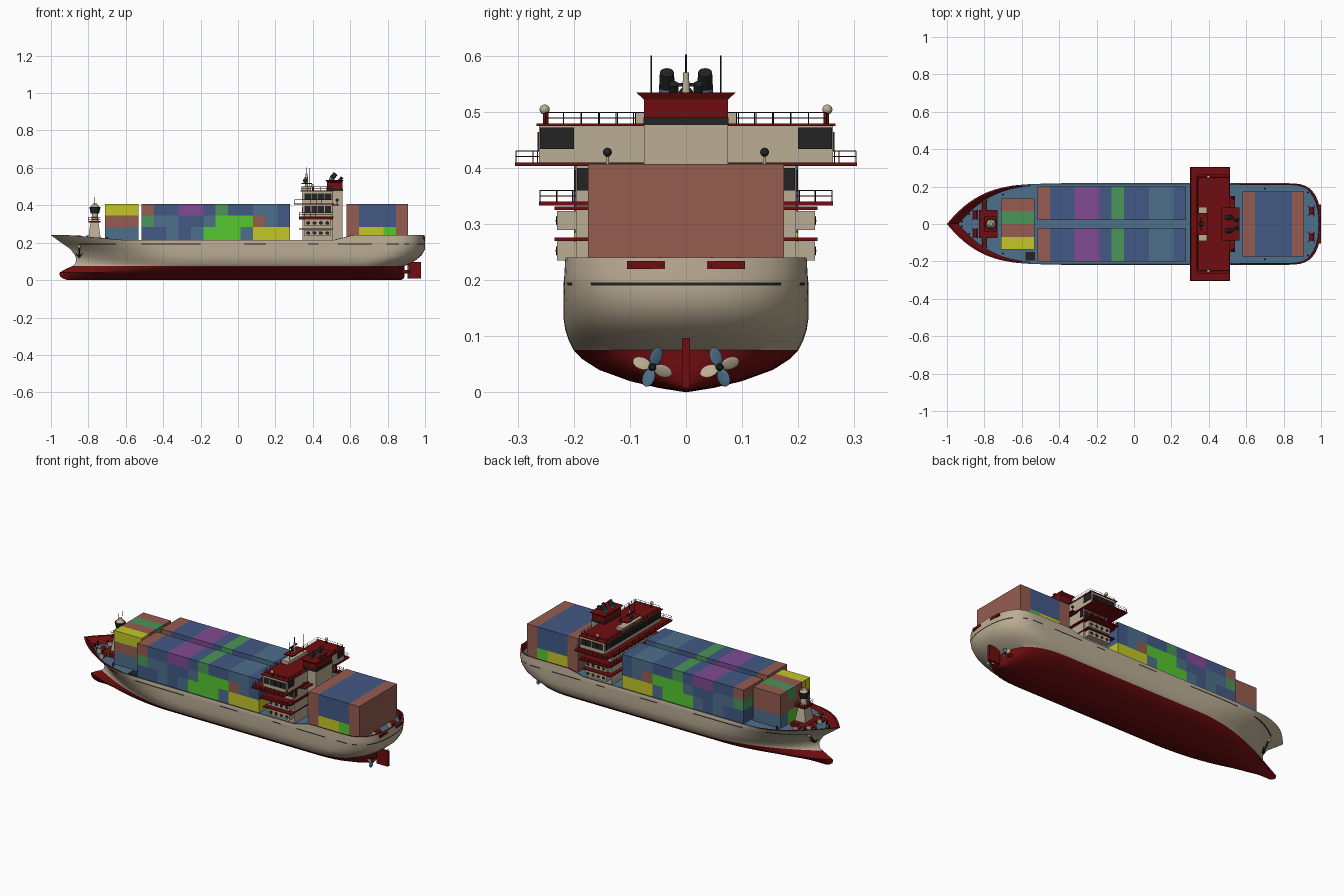
import bpy, bmesh, math, random
from mathutils import Vector

random.seed(4)
if "Cube" in bpy.data.objects:
    bpy.data.objects.remove(bpy.data.objects["Cube"])


def material(name, r, g, b):
    m = bpy.data.materials.new(name)
    m.use_nodes = True
    m.diffuse_color = (r, g, b, 1)
    bsdf = next(n for n in m.node_tree.nodes if n.type == 'BSDF_PRINCIPLED')
    bsdf.inputs["Base Color"].default_value = (r, g, b, 1)
    return m


beige = material("beige", .5, .42, .3)
red = material("dark red", .16, .004, .005)
dark = material("near black", .017, .017, .018)
steel = material("steel blue", .075, .16, .26)
blue = material("navy blue", .055, .1, .235)
salmon = material("salmon", .3, .107, .08)
purple = material("purple", .22, .07, .29)
green = material("green", .07, .3, .1)
lime = material("lime", .09, .57, .03)
yellow = material("yellow", .54, .57, .02)
smooth_parts = []


def make(name, bm, mats, smooth=False):
    me = bpy.data.meshes.new(name)
    bm.to_mesh(me)
    bm.free()
    for m in mats if isinstance(mats, list) else [mats]:
        me.materials.append(m)
    ob = bpy.data.objects.new(name, me)
    bpy.context.collection.objects.link(ob)
    if smooth:
        smooth_parts.append(ob)
    return ob


def box(name, mat, x, y, z, flare=1):
    """Box from three (low, high) ranges; flare widens its top."""
    bm = bmesh.new()
    bmesh.ops.create_cube(bm, size=1)
    mid = [sum(r) / 2 for r in (x, y, z)]
    for v in bm.verts:
        k = flare if v.co.z > 0 else 1
        v.co = Vector((mid[0] + v.co.x * (x[1] - x[0]) * k,
                       mid[1] + v.co.y * (y[1] - y[0]) * k,
                       mid[2] + v.co.z * (z[1] - z[0])))
    return make(name, bm, mat)


def add_rod(bm, a, b, r, r2=None, seg=12):
    a, b = Vector(a), Vector(b)
    mat = (b - a).to_track_quat('Z', 'Y').to_matrix().to_4x4()
    mat.translation = (a + b) / 2
    bmesh.ops.create_cone(bm, cap_ends=True, segments=seg, radius1=r,
                          radius2=r if r2 is None else r2, depth=(b - a).length, matrix=mat)


def rod(name, mat, a, b, r, r2=None, seg=12):
    bm = bmesh.new()
    add_rod(bm, a, b, r, r2, seg)
    return make(name, bm, mat, seg > 6)


def ball(name, mat, p, r, scale=(1, 1, 1)):
    bm = bmesh.new()
    bmesh.ops.create_uvsphere(bm, u_segments=14, v_segments=8, radius=r)
    for v in bm.verts:
        v.co = Vector(p) + Vector(c * s for c, s in zip(v.co, scale))
    return make(name, bm, mat, True)


def rail(name, mat, pts, h=.02):
    """Posts and two bars along a path."""
    bm = bmesh.new()
    for a, b in zip(pts, pts[1:]):
        a, b = Vector(a), Vector(b)
        n = max(1, round((b - a).length / .03))
        for i in range(n + 1):
            p = a.lerp(b, i / n)
            add_rod(bm, p, p + Vector((0, 0, h)), .0009, seg=4)
        for k in (.5, 1):
            up = Vector((0, 0, h * k))
            add_rod(bm, a + up, b + up, .0009, seg=4)
    make(name, bm, mat)


# Hull: height, stem x, stern x, half breadth
LEVELS = [(0, -.91, .87, 0), (.008, -.935, .885, .05), (.02, -.952, .89, .1),
          (.04, -.955, .89, .155), (.06, -.92, .89, .186), (.075, -.885, .89, .2),
          (.09, -.87, .925, .208), (.11, -.865, .955, .215), (.13, -.87, .98, .218),
          (.165, -.895, 1, .218), (.19, -.93, 1, .218), (.196, -.938, 1, .218),
          (.207, -.955, 1, .217), (.24, -1, .998, .215)]


def level_at(z):
    for lo, hi in zip(LEVELS, LEVELS[1:]):
        if z <= hi[0]:
            t = (z - lo[0]) / (hi[0] - lo[0])
            return [a + (b - a) * t for a, b in zip(lo, hi)]
    return LEVELS[-1]


def half_breadth(x, z):
    _, stem, stern, beam = level_at(z)
    k = min(max((z - .08) / .13, 0), 1)
    u = min(max((x - stem) / .6, 0), 1)
    w = min(max((stern - x) / (.3 - .13 * k), 0), 1)
    return beam * (1 - (1 - u) ** (1.8 + 1.7 * k)) * (1 - (1 - w) ** 3) ** .42


def sheer(x):
    bow = min(max((-.62 - x) / .28, 0), 1)
    aft = min(max((x - .54) / .05, 0), 1)
    return .215 + .025 * max(bow, aft)


COLS = 52
share = [(1 - math.cos(math.pi * i / COLS)) / 2 for i in range(COLS + 1)]
rows = []
for z, stem, stern, _ in LEVELS:
    xs = [stem + s * (stern - stem) for s in share]
    rows.append([(x, -half_breadth(x, z), z) for x in xs])
deck_edge = rows[-2]
rows[-1] = [(x, y, sheer(x)) for x, y, z in rows[-1]]
rows.append([(x * .992, min(y + .007, 0), z) for x, y, z in rows[-1]])
rows.append([(x * .988, min(y + .007, 0), z) for x, y, z in deck_edge])
rows.append([(x, 0, z) for x, y, z in rows[-1]])

bm = bmesh.new()
grid = [[bm.verts.new(p) for p in row] for row in rows]
for r in range(len(rows) - 1):
    for c in range(COLS):
        f = bm.faces.new((grid[r][c], grid[r][c + 1], grid[r + 1][c + 1], grid[r + 1][c]))
        x = rows[r][c][0]
        if rows[r + 1][c][2] < .076:
            f.material_index = 1
        elif r == 10 and x > -.85 and random.random() < .6:
            f.material_index = 3
        elif r in (13, 14):
            f.material_index = 1 if sheer(x) > .218 else 2
        elif r == 15:
            f.material_index = 2
bmesh.ops.remove_doubles(bm, verts=bm.verts, dist=1e-5)
hull = make("hull", bm, [beige, red, steel, dark], True)
mirror = hull.modifiers.new("Mirror", 'MIRROR')
mirror.use_axis = (False, True, False)

# Containers: one letter per short container, runs become long ones
PAINT = dict(S=salmon, B=blue, T=steel, P=purple, G=green, L=lime, Y=yellow)
TIERS = [(.21, .284), (.284, .345), (.345, .407)]


def stack(name, x0, y, tiers, step=.066):
    for z, code in zip(TIERS, tiers):
        i = 0
        while i < len(code):
            j = i
            while j < len(code) and code[j] == code[i]:
                j += 1
            box(name, PAINT[code[i]], (x0 + step * i, x0 + step * j), y, z)
            i = j


for y in ((-.2, -.022), (.022, .2)):
    stack("main_container", -.515, y, ("BBTBTLLLTYYY", "GTTBBTLLLSTB", "SBBPPBGBBTTB"))
stack("aft_container", .58, (-.175, .175), ("SYYLS", "SBBBS", "SBBBS"))
for i, code in enumerate(("TSY", "LSS", "LSG", "TSS")):
    y = -.137 + .0685 * i
    stack("fore_container", -.71, (y, y + .0685), code, .178)
box("fore_hatch", dark, (-.58, -.53), (-.195, -.15), (.205, .211))

# Accommodation block, decks and bridge
box("lower_house", beige, (.345, .505), (-.196, .196), (.2, .405))
box("bridge", beige, (.345, .505), (-.262, .262), (.41, .475))
box("bridge_roof", red, (.335, .51), (-.266, .266), (.475, .479))
box("bridge_wing_deck", red, (.3, .512), (-.305, .305), (.403, .41))
box("upper_deck", red, (.325, .51), (-.262, .262), (.333, .34))
for z in (.27, .325):
    box("balcony_deck", red, (.325, .508), (-.234, .234), (z, z + .006))
for s in (-1, 1):
    for z in (.235, .289):
        box("balcony", beige, (.355, .495), sorted((s * .19, s * .23)), (z, z + .034))
        for i in range(4):
            x = .375 + .034 * i
            ball("balcony_opening", dark, (x, s * .23, z + .017), .011, (1, .2, .8))
    for i in range(4):
        x = .355 + .037 * i
        box("side_window", dark, (x, x + .032), sorted((s * .19, s * .199)), (.358, .396))
        box("bridge_side_window", dark, (x, x + .034), sorted((s * .258, s * .265)), (.43, .464))
    box("bridge_rear_window", dark, (.5, .508), sorted((s * .2, s * .26)), (.434, .472))
    box("house_rear_window", dark, (.5, .508), sorted((s * .172, s * .194)), (.36, .4))
    rail("wing_rail", red, [(.505, s * .265, .41), (.505, s * .303, .41), (.303, s * .303, .41), (.303, 0, .41)])
    rail("upper_deck_rail", red, [(.505, s * .2, .34), (.505, s * .26, .34), (.328, s * .26, .34), (.328, 0, .34)])
    rail("roof_rail", dark, [(.505, s * .09, .479), (.505, s * .25, .479), (.34, s * .25, .479), (.34, 0, .479)])
    rod("light_post", red, (.4, s * .25, .479), (.4, s * .25, .5), .005)
    ball("search_light", beige, (.398, s * .252, .504), .009)
    rod("dome_post", beige, (.53, s * .14, .4), (.53, s * .14, .42), .003)
    ball("dome", dark, (.53, s * .14, .428), .008)
box("dome_shelf", red, (.5, .54), (-.15, .15), (.398, .403))
for i in range(14):
    y = -.256 + .037 * i
    box("bridge_front_window", dark, (.341, .35), (y, y + .031), (.43, .464))
    if 2 <= i < 12:
        box("house_front_window", dark, (.341, .35), (y, y + .025), (.362, .39))

# Funnel casing, funnel and exhausts
box("casing", beige, (.5, .56), (-.075, .075), (.2, .478))
box("funnel_band", dark, (.475, .561), (-.076, .076), (.476, .49))
box("funnel", red, (.475, .558), (-.075, .075), (.49, .522))
box("funnel_lip", red, (.476, .557), (-.075, .075), (.522, .534), 1.18)
for s in (-1, 1):
    for x, y, top, r in ((.5, .034, .55, .014), (.535, .022, .53, .009)):
        rod("exhaust_base", steel, (x, s * y, .515), (x, s * y, top - .006), r)
        rod("exhaust_tip", dark, (x, s * y, top - .008), (x + .022, s * y, top + .02), r, r * .9)
    rod("whip_aerial", dark, (.38, s * .062, .48), (.38, s * .062, .6), .0012, seg=5)

# Radar mast on the bridge roof
box("mast_house", beige, (.345, .39), (-.09, .09), (.479, .497))
box("mast_platform", red, (.34, .395), (-.06, .06), (.515, .52))
rod("radar_mast", beige, (.367, 0, .495), (.367, 0, .57), .009, .005)
rod("mast_top", dark, (.367, 0, .57), (.367, 0, .602), .002, seg=6)
box("radar_bar", dark, (.355, .362), (-.035, .035), (.545, .551))
ball("radar_dome", dark, (.36, 0, .532), .013)

# Foredeck mast and mooring gear
box("mast_foot", red, (-.83, -.73), (-.075, .075), (.205, .228))
box("fore_tower", beige, (-.8, -.735), (-.04, .04), (.228, .31), .65)
box("fore_platform", red, (-.8, -.735), (-.04, .04), (.308, .316))
rod("fore_mast", beige, (-.765, 0, .31), (-.765, 0, .36), .02, .015)
rod("fore_lookout", dark, (-.765, 0, .355), (-.765, 0, .39), .022, .03)
rod("fore_lookout_roof", beige, (-.765, 0, .39), (-.765, 0, .41), .024, .01)
rail("fore_platform_rail", red, [(-.8, -.04, .316), (-.735, -.04, .316), (-.735, .04, .316),
                                (-.8, .04, .316), (-.8, -.04, .316)])
for s in (-1, 1):
    rod("fore_aerial", dark, (-.765, s * .015, .4), (-.765, s * .02, .445), .0012, seg=5)
    for x, y in ((-.85, .05), (-.8, .1), (.95, .07)):
        rod("winch_drum", red, (x, s * y - .022, .225), (x, s * y + .022, .225), .012)
        for e in (-.024, .024):
            rod("winch_flange", beige, (x, s * y + e - .002, .225), (x, s * y + e + .002, .225), .016)
    for x in (-.92, -.88, -.7, .7, .93):
        y = s * (half_breadth(x, .207) - .028)
        rod("bollard", dark, (x, y, .205), (x, y, .228), .005)

    # Anchor against the bow flare
    def flare(x, z):
        return (x, s * (half_breadth(x, z) + .004), z)
    rod("anchor_shank", dark, flare(-.85, .178), flare(-.85, .125), .004)
    rod("anchor_arm", dark, flare(-.85, .123), flare(-.867, .142), .005, .002)
    rod("anchor_arm", dark, flare(-.85, .123), flare(-.833, .142), .005, .002)
    ball("hawse_pipe", beige, flare(-.85, .18), .01, (1, .6, 1))

    # Stern mooring port, propeller and shaft
    box("stern_port", red, (.99, .999), sorted((s * .037, s * .105)), (.22, .234))
    for y in (.044, .098):
        ball("stern_roller", dark, (.994, s * y, .227), .006)
    hub = Vector((.905, s * .06, .045))
    rod("propeller_shaft", red, (.78, s * .06, .045), hub, .01)
    rod("propeller_hub", dark, hub, hub + Vector((.018, 0, 0)), .009, .004)
    for i in range(4):
        a = math.pi / 2 * i + .35 * s
        bm = bmesh.new()
        bmesh.ops.create_uvsphere(bm, u_segments=12, v_segments=6, radius=1)
        for v in bm.verts:
            across, out, thick = v.co.x * .011, .02 + v.co.y * .017, v.co.z * .002
            v.co = hub + Vector((.006 + thick + across * .5, out * math.cos(a) - across * math.sin(a),
                                 out * math.sin(a) + across * math.cos(a)))
        bmesh.ops.recalc_face_normals(bm, faces=bm.faces)
        make("propeller_blade", bm, steel if i % 2 else beige, True)
box("rudder", red, (.905, .978), (-.007, .007), (.008, .097))

# Smooth the rounded parts, keeping hard edges
bpy.ops.object.select_all(action='DESELECT')
for ob in smooth_parts:
    ob.select_set(True)
bpy.context.view_layer.objects.active = hull
bpy.ops.object.shade_smooth_by_angle(angle=math.radians(38))
